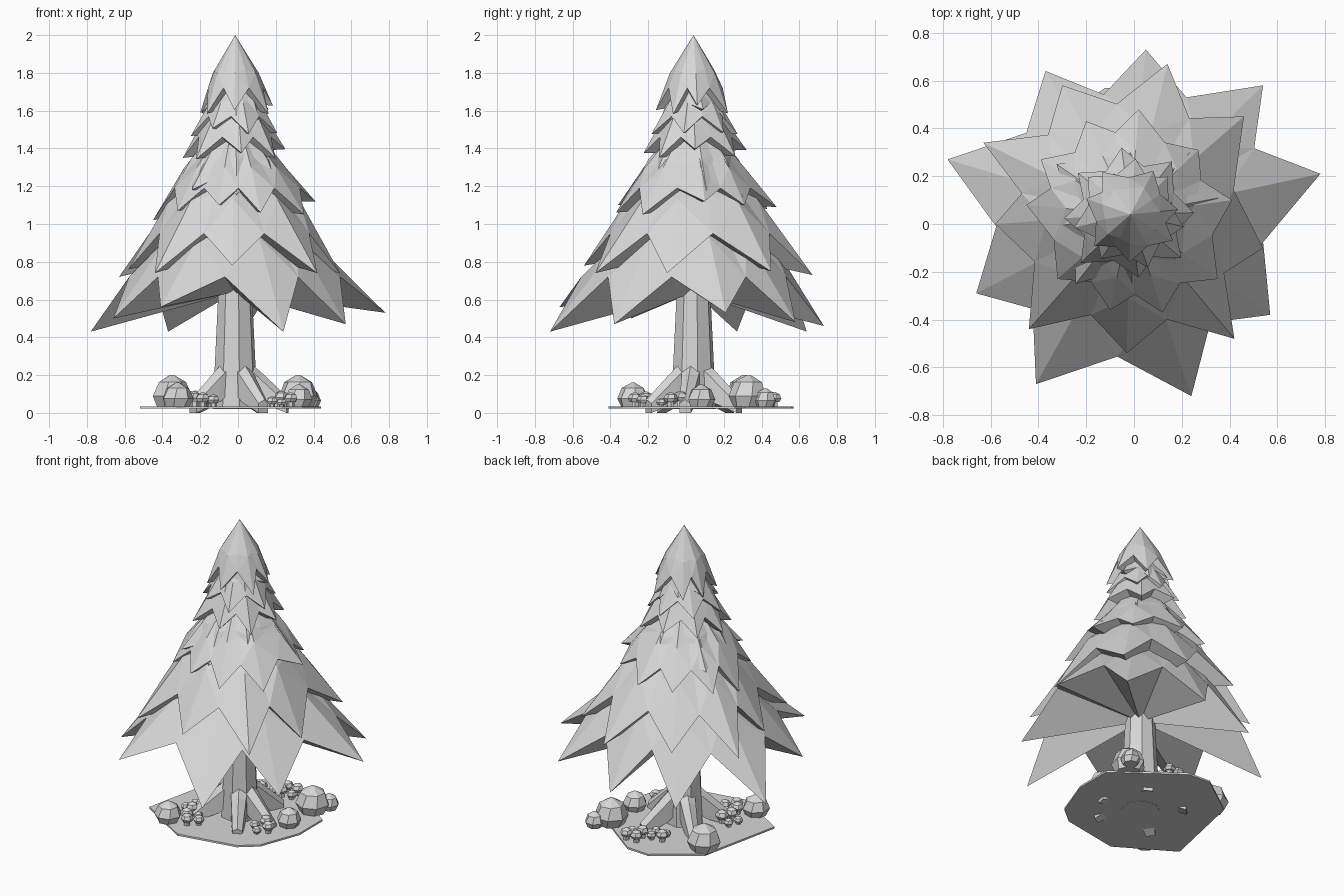
import bpy, bmesh, random
from math import sin, cos, atan2, hypot, pi, radians
from mathutils import Vector

random.seed(4)
cube = bpy.data.objects.get("Cube")
if cube:
    bpy.data.objects.remove(cube)

grey = bpy.data.materials.new("light_grey")
grey.use_nodes = True
COLOR = (0.68, 0.68, 0.68, 1)
grey.diffuse_color = COLOR
grey.node_tree.nodes["Principled BSDF"].inputs["Base Color"].default_value = COLOR

AXIS = Vector((-0.015, 0.04, 0))


def finish(name, bm):
    bmesh.ops.recalc_face_normals(bm, faces=bm.faces)
    mesh = bpy.data.meshes.new(name)
    bm.to_mesh(mesh)
    bm.free()
    mesh.materials.append(grey)
    bpy.context.collection.objects.link(bpy.data.objects.new(name, mesh))


def at(angle, r, z):
    return AXIS + Vector((r * cos(angle), r * sin(angle), z))


def loft(bm, rings):
    """Skin rings of points, capping both ends."""
    rows = [[bm.verts.new(p) for p in ring] for ring in rings]
    n = len(rows[0])
    for a, b in zip(rows, rows[1:]):
        for i in range(n):
            j = (i + 1) % n
            bm.faces.new((a[i], a[j], b[j], b[i]))
    bm.faces.new(rows[0])
    bm.faces.new(rows[-1])


def even_tips(count, r, z, turn, spread=0.06):
    """Star tips as (angle, radius, height) with a little variation."""
    return [(radians(turn) + 2 * pi * (i + random.uniform(-0.15, 0.15)) / count,
             r * random.uniform(1 - spread, 1 + spread),
             z + random.uniform(-0.03, 0.03)) for i in range(count)]


def placed_tips(points):
    tips = []
    for x, y, z in points:
        dx, dy = x - AXIS.x, y - AXIS.y
        tips.append((atan2(dy, dx) % (2 * pi), hypot(dx, dy), z))
    return sorted(tips)


def tier(name, tips, valley_z, apex_z, mid_r, mid_z, valley_ratio=0.74):
    """Star-shaped bough skirt with a folded top and a hollow underside."""
    bm = bmesh.new()
    rim, mid = [], []
    for i, (a, r, z) in enumerate(tips):
        b, rb, _ = tips[(i + 1) % len(tips)]
        if b < a:
            b += 2 * pi
        half = (a + b) / 2
        rim += [bm.verts.new(at(a, r, z)),
                bm.verts.new(at(half, valley_ratio * (r + rb) / 2, valley_z))]
        mid += [bm.verts.new(at(a, mid_r, mid_z)),
                bm.verts.new(at(half, mid_r * 0.86, mid_z + 0.02))]
    apex = bm.verts.new(AXIS + Vector((0, 0, apex_z)))
    under = bm.verts.new(AXIS + Vector((0, 0, valley_z - 0.08)))
    n = len(rim)
    for i in range(n):
        j = (i + 1) % n
        if i % 2 == 0:
            bm.faces.new((rim[i], rim[j], mid[i]))
            bm.faces.new((rim[j], mid[j], mid[i]))
        else:
            bm.faces.new((rim[i], rim[j], mid[j]))
            bm.faces.new((rim[i], mid[j], mid[i]))
        bm.faces.new((mid[i], mid[j], apex))
        bm.faces.new((rim[j], rim[i], under))
    finish(name, bm)


# Foliage, bottom to top
tier("foliage_bottom", placed_tips([
    (0.78, 0.21, 0.53), (0.54, 0.58, 0.48), (0.05, 0.73, 0.46),
    (-0.37, 0.64, 0.43), (-0.78, 0.27, 0.43), (-0.66, -0.29, 0.5),
    (-0.41, -0.67, 0.56), (0.24, -0.72, 0.43), (0.57, -0.38, 0.47)]),
    0.72, 1.25, 0.4, 0.93)
tier("foliage_second", placed_tips([
    (0.54, -0.1, 0.74), (0.46, 0.45, 0.75), (0.14, 0.67, 0.73),
    (-0.3, 0.58, 0.76), (-0.63, 0.34, 0.72), (-0.58, 0.0, 0.76),
    (-0.44, -0.44, 0.74), (-0.03, -0.54, 0.78), (0.42, -0.48, 0.74)]),
    0.95, 1.45, 0.35, 1.13)
tier("foliage_third", placed_tips([
    (0.12, -0.37, 1.06), (0.35, -0.23, 1.05), (0.41, 0.1, 1.12),
    (0.27, 0.31, 1.1), (0.02, 0.48, 1.09), (-0.2, 0.43, 1.08),
    (-0.39, 0.27, 1.06), (-0.45, 0.08, 1.02), (-0.32, -0.23, 1.07),
    (-0.1, -0.36, 1.1)]),
    1.19, 1.62, 0.27, 1.3, 0.8)
tier("foliage_fourth", even_tips(8, 0.36, 1.16, -85), 1.25, 1.63, 0.24, 1.34)
tier("foliage_fifth", even_tips(8, 0.28, 1.37, -88), 1.46, 1.75, 0.17, 1.55)
tier("foliage_sixth", even_tips(7, 0.23, 1.49, -65), 1.57, 1.8, 0.14, 1.64)
tier("foliage_seventh", even_tips(7, 0.175, 1.58, -90), 1.64, 1.85, 0.12, 1.7)
tier("foliage_top", even_tips(7, 0.215, 1.61, -90, 0.1), 1.72, 2.0, 0.125, 1.8)

# Trunk
bm = bmesh.new()
loft(bm, [[at(2 * pi * i / 8 + 0.2, r, z) for i in range(8)]
          for r, z in ((0.12, 0.02), (0.11, 0.25), (0.09, 0.66), (0.04, 1.4))])
finish("trunk", bm)

# Roots
for k, degrees in enumerate((-58, -9, 60, 137, 217)):
    a = radians(degrees)
    side = Vector((-sin(a), cos(a), 0))
    bm = bmesh.new()
    rings = []
    for r, top, low, w in ((0.05, 0.28, 0.13, 0.05), (0.13, 0.21, 0.06, 0.045),
                           (0.28, 0.07, 0.0, 0.03)):
        rings.append([at(a, r, low) - side * w, at(a, r, low) + side * w,
                      at(a, r, top - 0.02) + side * w, at(a, r + 0.015, top),
                      at(a, r, top - 0.02) - side * w])
    loft(bm, rings)
    finish("root_%d" % (k + 1), bm)

# Ground plate
bm = bmesh.new()
ground = [(0.44, 0.02), (0.44, 0.26), (0.04, 0.56), (-0.12, 0.57), (-0.4, 0.37),
          (-0.52, -0.19), (-0.16, -0.41), (0.23, -0.34), (0.34, -0.25)]
loft(bm, [[(x, y, z) for x, y in ground] for z in (0.022, 0.034)])
finish("ground_plate", bm)


def boulder(bm, x, y, z, r, height, sides):
    """Faceted dome with a flat foot and a blunt peak."""
    turn = random.uniform(0, pi)
    rings = []
    for scale, level in ((0.75, 0), (1, 0.35), (0.72, 0.78), (0.12, 1)):
        turn += 0.15
        rings.append([(x + r * scale * cos(turn + 2 * pi * i / sides),
                       y + r * scale * sin(turn + 2 * pi * i / sides),
                       z + height * level) for i in range(sides)])
    loft(bm, rings)


# Rocks
for k, (x, y, r, h) in enumerate([
        (-0.32, -0.28, 0.085, 0.13), (0.32, 0.33, 0.105, 0.17),
        (-0.35, 0.31, 0.105, 0.17), (0.32, 0.08, 0.075, 0.12),
        (0.38, 0.42, 0.06, 0.1)]):
    bm = bmesh.new()
    boulder(bm, x, y, 0.03, r, h, 7)
    finish("rock_%d" % (k + 1), bm)

# Mushroom clusters
for k, (x, y) in enumerate([(0.23, -0.08), (-0.04, 0.34), (-0.27, -0.08),
                            (-0.18, -0.22), (0.08, 0.43)]):
    bm = bmesh.new()
    for i in range(4):
        a = 2 * pi * i / 4 + k
        r = random.uniform(0.028, 0.042)
        cx, cy, h = x + 0.05 * cos(a), y + 0.05 * sin(a), r * 1.5
        boulder(bm, cx, cy, h, r, r * 1.3, 6)
        loft(bm, [[(cx + r * 0.5 * cos(t * pi / 3), cy + r * 0.5 * sin(t * pi / 3), z)
                   for t in range(6)] for z in (0.03, h)])
    finish("mushroom_cluster_%d" % (k + 1), bm)
